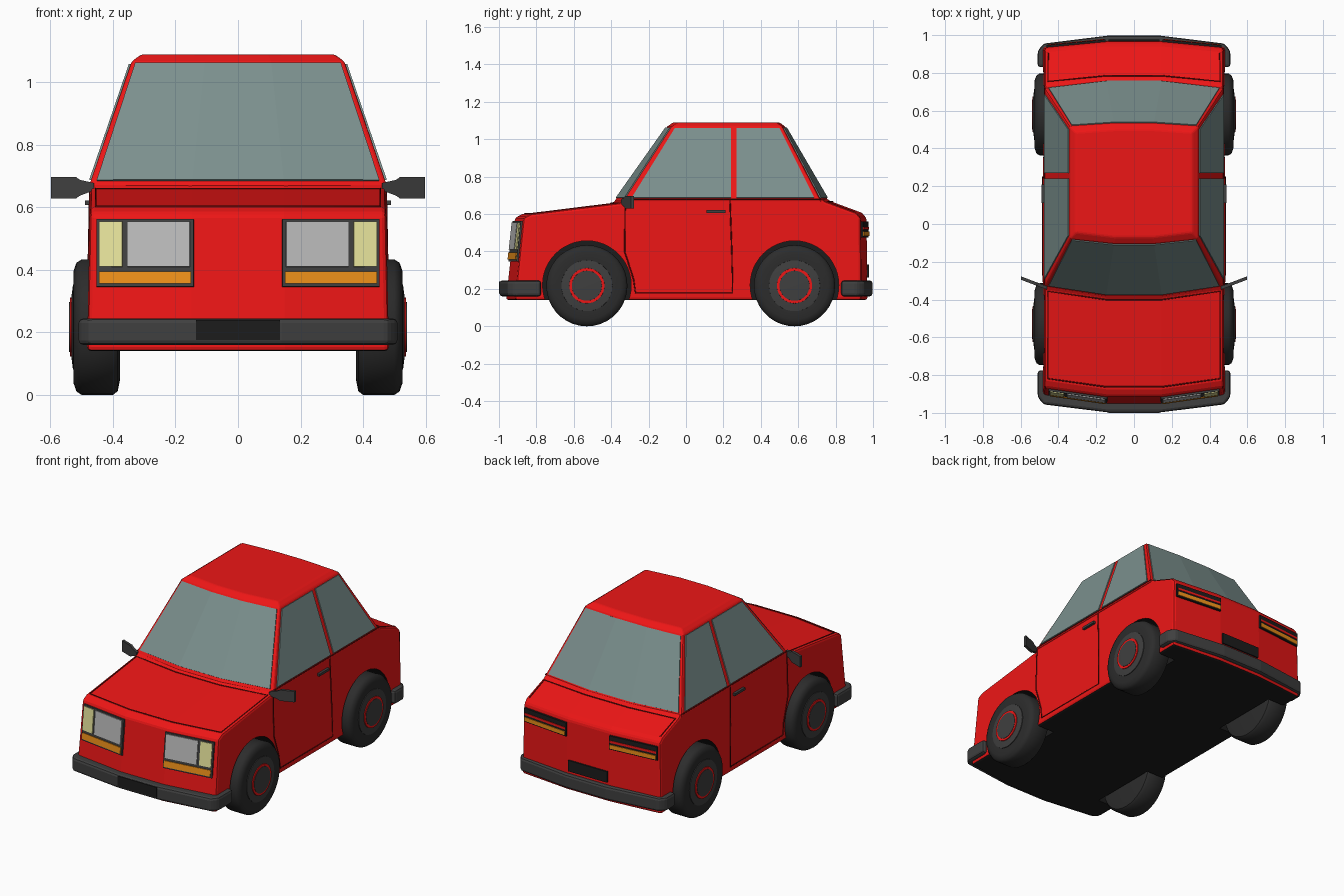
import bpy, bmesh, math
from mathutils import Vector

if "Cube" in bpy.data.objects:
    bpy.data.objects.remove(bpy.data.objects["Cube"])


def material(name, r, g, b):
    m = bpy.data.materials.new(name)
    m.diffuse_color = (r, g, b, 1)
    m.use_nodes = True
    m.node_tree.nodes["Principled BSDF"].inputs["Base Color"].default_value = m.diffuse_color
    return m


RED = material("red_paint", 0.85, 0.008, 0.008)
SEAM = material("seam_red", 0.16, 0.003, 0.003)
GLASS = material("glass", 0.2, 0.28, 0.27)
BLACK = material("black", 0.012, 0.012, 0.012)
TYRE = material("rubber", 0.025, 0.025, 0.025)
TRIM = material("trim", 0.05, 0.05, 0.05)
YELLOW = material("yellow_lamp", 0.8, 0.77, 0.33)
ORANGE = material("orange_lamp", 0.85, 0.28, 0.01)
LAMP = material("headlamp", 0.5, 0.5, 0.5)


def finish(name, bm, *mats):
    bmesh.ops.recalc_face_normals(bm, faces=bm.faces[:])
    me = bpy.data.meshes.new(name)
    bm.to_mesh(me)
    bm.free()
    ob = bpy.data.objects.new(name, me)
    bpy.context.collection.objects.link(ob)
    for m in mats:
        me.materials.append(m)
    return ob


def add_loft(bm, rings):
    vs = [[bm.verts.new(p) for p in r] for r in rings]
    n = len(vs[0])
    for a, b in zip(vs, vs[1:]):
        for i in range(n):
            j = (i + 1) % n
            bm.faces.new((a[i], a[j], b[j], b[i]))
    bm.faces.new(vs[0])
    bm.faces.new(vs[-1])


def loft(name, rings, *mats, bevel=0):
    bm = bmesh.new()
    add_loft(bm, rings)
    ob = finish(name, bm, *mats)
    if bevel:
        mod = ob.modifiers.new("round", 'BEVEL')
        mod.width, mod.segments = bevel, 2
        mod.limit_method, mod.angle_limit = 'ANGLE', math.radians(30)
    return ob


def panel(name, rows, mat, thick=0.012):
    bm = bmesh.new()
    vs = [[bm.verts.new(p) for p in r] for r in rows]
    for a, b in zip(vs, vs[1:]):
        for i in range(len(a) - 1):
            bm.faces.new((a[i], a[i + 1], b[i + 1], b[i]))
    ob = finish(name, bm, mat)
    mod = ob.modifiers.new("thickness", 'SOLIDIFY')
    mod.thickness, mod.offset = thick, 0
    return ob


def seam(name, pts, closed=False):
    cu = bpy.data.curves.new(name, 'CURVE')
    cu.dimensions = '3D'
    cu.bevel_depth, cu.bevel_resolution = 0.004, 1
    sp = cu.splines.new('POLY')
    sp.points.add(len(pts) - 1)
    for q, p in zip(sp.points, pts):
        q.co = (*p, 1)
    sp.use_cyclic_u = closed
    cu.materials.append(SEAM)
    bpy.context.collection.objects.link(bpy.data.objects.new(name, cu))


def circle(x, r, cy, cz, n=36):
    return [(x, cy + r * math.cos(i * math.tau / n), cz + r * math.sin(i * math.tau / n)) for i in range(n)]


def bend(x, y, z):
    """Sweep nose and tail back towards the corners."""
    k = max(0, (abs(x) - 0.15) / 0.33)
    return Vector((x, y + k * (0.047 if y < 0 else -0.032), z))


def side_x(z):
    return 0.483 - 0.02 * (z - 0.14)


# lower body with black underside and wheel wells
profile = [(-0.962, 0.14), (-0.914, 0.58), (-0.875, 0.6), (-0.39, 0.66), (-0.37, 0.68),
           (0.76, 0.68), (0.775, 0.668), (0.94, 0.607), (0.965, 0.58), (0.97, 0.14)]
cols = (-1, -0.31, 0.31, 1)
body = loft("body", [[bend(c * side_x(z), y, z) for y, z in profile] for c in cols], RED, BLACK, bevel=0.014)
for f in body.data.polygons:
    if f.normal.z < -0.9:
        f.material_index = 1
AXLES = {"front": -0.53, "rear": 0.58}
bm = bmesh.new()
for s in (-1, 1):
    for y in AXLES.values():
        add_loft(bm, [circle(s * 0.36, 0.237, y, 0.22, 48), circle(s * 0.62, 0.237, y, 0.22, 48)])
cutter = finish("wheel_well_cutter", bm, BLACK)
cutter.hide_render = True
cutter.hide_set(True)
mod = body.modifiers.new("wheel_wells", 'BOOLEAN')
mod.operation, mod.object, mod.solver = 'DIFFERENCE', cutter, 'EXACT'
mod.material_mode = 'TRANSFER'


# cabin
def cabin_ring(xw, fc, fm, rm, rc, z):
    xm = xw * 0.31
    half = [(xm, fm), (xw, fc), (xw, rc), (xm, rm)]
    return [Vector((x, y, z)) for x, y in half] + [Vector((-x, y, z)) for x, y in half[::-1]]


base = cabin_ring(0.478, -0.335, -0.385, 0.765, 0.725, 0.665)
shoulder = cabin_ring(0.34, -0.075, -0.1, 0.53, 0.515, 1.068)
top = cabin_ring(0.308, -0.045, -0.07, 0.5, 0.485, 1.09)
loft("cabin", [base, shoulder, top], RED, bevel=0.008)

# windscreen and rear window
for name, idx in (("windscreen", (1, 0, 7, 6)), ("rear_window", (2, 3, 4, 5))):
    rows = []
    for t in (0.05, 0.98):
        a, b, c, d = (base[i].lerp(shoulder[i], t) for i in idx)
        rows.append([a.lerp(b, 0.06), b, c, d.lerp(c, 0.06)])
    panel(name, rows, GLASS)


# side windows, door seams, handles, mirrors
def cabin_side(s, y, z):
    return (s * (0.478 - (z - 0.665) * 0.3425), y, z)


for s, side in ((-1, "left"), (1, "right")):
    for name, lo, hi in (("front", (-0.29, 0.24), (-0.06, 0.24)), ("rear", (0.27, 0.685), (0.27, 0.5))):
        panel(f"{side}_{name}_side_window",
              [[cabin_side(s, y, 0.687) for y in lo], [cabin_side(s, y, 1.058) for y in hi]], GLASS)
    door = [(-0.325, 0.68), (-0.328, 0.4), (-0.28, 0.25), (-0.27, 0.177), (0.25, 0.177), (0.245, 0.4), (0.235, 0.68)]
    seam(f"{side}_door_seam", [(s * side_x(z), y, z) for y, z in door])
    seam(f"{side}_belt_seam", [(s * side_x(0.68), y, 0.68) for y in (-0.32, 0.72)])
    panel(f"{side}_door_handle", [[(s * 0.477, y, z) for y in (0.11, 0.21)] for z in (0.607, 0.622)], TRIM, 0.024)
    outline = [(0.46, 0.655), (0.505, 0.638), (0.518, 0.629), (0.598, 0.629), (0.598, 0.697),
               (0.518, 0.697), (0.505, 0.688), (0.46, 0.678)]
    loft(f"{side}_mirror", [[(s * x, -0.335 + (x - 0.47) * 0.38 + d, z) for x, z in outline]
                            for d in (-0.009, 0.009)], TRIM)

# bonnet and boot seams
seam("bonnet_seam", [bend(*p) for p in (
    (-0.455, -0.862, 0.602), (-0.455, -0.4, 0.659), (-0.15, -0.4, 0.659), (0.15, -0.4, 0.659),
    (0.455, -0.4, 0.659), (0.455, -0.862, 0.602), (0.15, -0.862, 0.602), (-0.15, -0.862, 0.602))], True)
seam("boot_seam", [bend(*p) for p in (
    (-0.455, 0.935, 0.609), (-0.455, 0.785, 0.665), (-0.15, 0.785, 0.665), (0.15, 0.785, 0.665),
    (0.455, 0.785, 0.665), (0.455, 0.935, 0.609))])


# lamps on the nose and tail
def nose_y(z):
    return -0.962 + (z - 0.14) * 0.109


def lamp(name, s, x0, x1, z0, z1, out, mat, front):
    rows = [[bend(s * x, nose_y(z) - out if front else 0.97 + out, z) for x in (x0, x1)] for z in (z0, z1)]
    panel(name, rows, mat, 0.014)


for s, side in ((-1, "left"), (1, "right")):
    for name, x0, x1, z0, z1, out, mat, front in (
            ("headlamp_frame", 0.142, 0.452, 0.346, 0.562, 0.004, TRIM, True),
            ("headlamp", 0.154, 0.354, 0.41, 0.554, 0.009, LAMP, True),
            ("side_lamp", 0.37, 0.444, 0.41, 0.554, 0.009, YELLOW, True),
            ("indicator", 0.15, 0.444, 0.356, 0.394, 0.009, ORANGE, True),
            ("tail_lamp_frame", 0.15, 0.462, 0.475, 0.56, 0.0, BLACK, False),
            ("tail_lamp", 0.155, 0.455, 0.518, 0.532, 0.003, RED, False),
            ("tail_indicator", 0.155, 0.455, 0.482, 0.506, 0.004, ORANGE, False)):
        lamp(f"{side}_{name}", s, x0, x1, z0, z1, out, mat, front)


# bumpers and number plates
def bumper(name, s, end):
    outer = [(0.51, end), (0.51, 0.915), (0.48, 0.955), (0.14, 0.997)]
    inner = [(0.1, 0.92), (0.44, 0.89), (0.462, 0.87), (0.462, end)]
    half = [(x, y) for x, y in outer]
    loop = half + [(-x, y) for x, y in half[::-1]] + [(-x, y) for x, y in inner[::-1]] + inner
    loft(name, [[(x, s * y, z) for x, y in loop] for z in (0.16, 0.245)], TRIM, bevel=0.016)


bumper("front_bumper", -1, 0.775)
bumper("rear_bumper", 1, 0.83)
panel("front_plate", [[(x, -0.995, z) for x in (-0.135, 0.135)] for z in (0.176, 0.24)], BLACK, 0.01)
panel("rear_plate", [[(x, 0.972, z) for x in (-0.135, 0.135)] for z in (0.262, 0.33)], BLACK, 0.012)

# wheels
PARTS = (("tyre", TYRE, ((0.378, 0.17), (0.385, 0.205), (0.4, 0.217), (0.5, 0.217), (0.517, 0.206),
                         (0.526, 0.18), (0.524, 0.138))),
         ("rim", TRIM, ((0.5, 0.138), (0.528, 0.136), (0.534, 0.09))),
         ("hub_ring", RED, ((0.51, 0.096), (0.538, 0.094), (0.538, 0.08))),
         ("hub_cap", TRIM, ((0.51, 0.083), (0.54, 0.08), (0.541, 0.06))))
round_parts = []
for s, side in ((-1, "left"), (1, "right")):
    for end, y in AXLES.items():
        for part, mat, prof in PARTS:
            round_parts.append(loft(f"{end}_{side}_{part}", [circle(s * x, r, y, 0.217) for x, r in prof], mat))
bpy.ops.object.select_all(action='DESELECT')
for ob in round_parts:
    ob.select_set(True)
bpy.context.view_layer.objects.active = round_parts[0]
bpy.ops.object.shade_smooth_by_angle(angle=math.radians(40))
